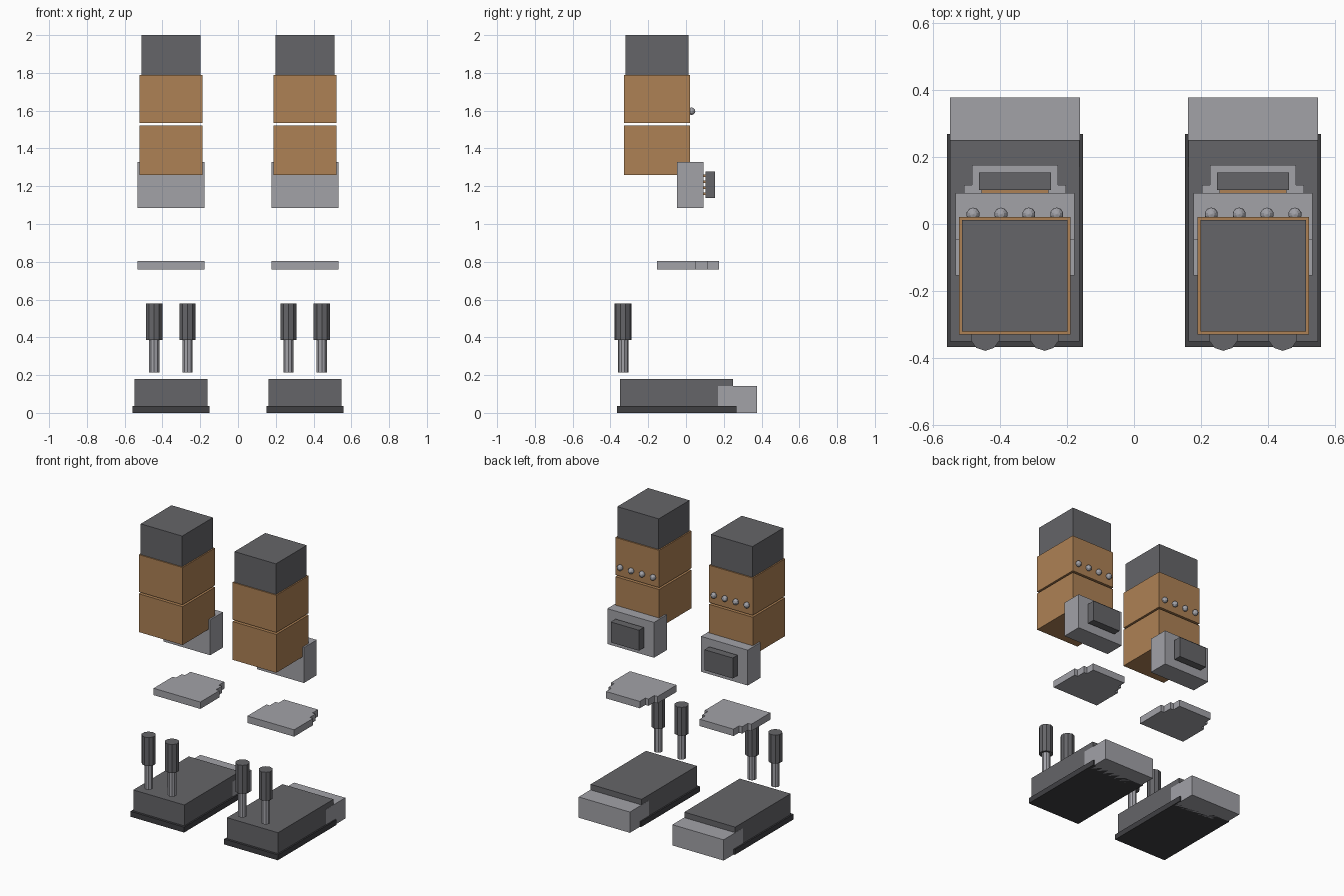
import bpy, bmesh
from math import pi

if "Cube" in bpy.data.objects:
    bpy.data.objects.remove(bpy.data.objects["Cube"])

CX = 0.355  # distance of each leg from the middle


def material(name, rgb):
    m = bpy.data.materials.new(name)
    m.diffuse_color = (*rgb, 1)
    m.use_nodes = True
    m.node_tree.nodes["Principled BSDF"].inputs["Base Color"].default_value = m.diffuse_color
    return m


BROWN = material("brown", (0.42, 0.22, 0.09))
DARK = material("dark_grey", (0.13, 0.13, 0.14))
BLACK = material("near_black", (0.05, 0.05, 0.055))
LIGHT = material("light_grey", (0.36, 0.36, 0.39))


def finish(bm, name, mat):
    bmesh.ops.recalc_face_normals(bm, faces=bm.faces)
    me = bpy.data.meshes.new(name)
    bm.to_mesh(me)
    bm.free()
    me.materials.append(mat)
    ob = bpy.data.objects.new(name, me)
    bpy.context.collection.objects.link(ob)
    return ob


def prism(name, outline, z0, z1, mat):
    bm = bmesh.new()
    face = bm.faces.new([bm.verts.new((x, y, z0)) for x, y in outline])
    top = bmesh.ops.extrude_face_region(bm, geom=[face])["geom"]
    verts = [g for g in top if isinstance(g, bmesh.types.BMVert)]
    bmesh.ops.translate(bm, verts=verts, vec=(0, 0, z1 - z0))
    return finish(bm, name, mat)


def box(name, cx, half, y, z, mat):
    pts = [(cx - half, y[0]), (cx + half, y[0]), (cx + half, y[1]), (cx - half, y[1])]
    return prism(name, pts, z[0], z[1], mat)


def rod(name, x, y, r, z, mat):
    bpy.ops.mesh.primitive_cylinder_add(vertices=10, radius=r, depth=z[1] - z[0],
                                        location=(x, y, (z[0] + z[1]) / 2))
    ob = bpy.context.object
    ob.name = name
    ob.data.materials.append(mat)


for side, cx in (("left", -CX), ("right", CX)):
    # foot
    box(f"{side}_sole", cx, 0.203, (-0.366, 0.268), (0, 0.037), BLACK)
    box(f"{side}_foot", cx, 0.193, (-0.35, 0.25), (0.037, 0.18), DARK)
    box(f"{side}_toe_cap", cx, 0.194, (0.17, 0.377), (0, 0.142), LIGHT)

    # heel pistons
    for i, dx in enumerate((-0.0885, 0.0885)):
        rod(f"{side}_piston_sleeve_{i}", cx + dx, -0.333, 0.045, (0.385, 0.58), DARK)
        rod(f"{side}_piston_rod_{i}", cx + dx, -0.333, 0.028, (0.215, 0.385), LIGHT)

    # stepped ankle plate
    half = [(0.177, -0.153), (0.177, 0.053), (0.152, 0.053),
            (0.152, 0.116), (0.128, 0.116), (0.128, 0.176)]
    outline = half + [(-x, y) for x, y in reversed(half)]
    prism(f"{side}_ankle_plate", [(cx + x, y) for x, y in outline], 0.758, 0.805, LIGHT)

    # shin guard with raised panel on thin strips
    box(f"{side}_guard", cx, 0.177, (-0.047, 0.092), (1.085, 1.327), LIGHT)
    box(f"{side}_guard_panel", cx, 0.107, (0.102, 0.154), (1.138, 1.278), DARK)
    for i in range(4):
        z = 1.16 + i * 0.032
        box(f"{side}_guard_strip_{i}", cx, 0.1, (0.09, 0.104), (z - 0.006, z + 0.006), BROWN)

    # leg blocks
    box(f"{side}_lower_leg", cx, 0.166, (-0.329, 0.021), (1.26, 1.522), BROWN)
    box(f"{side}_upper_leg", cx, 0.166, (-0.329, 0.021), (1.535, 1.79), BROWN)
    box(f"{side}_hip_block", cx, 0.157, (-0.321, 0.012), (1.78, 2.0), DARK)

    # row of studs
    for i in range(4):
        bpy.ops.mesh.primitive_uv_sphere_add(segments=10, ring_count=6, radius=0.02,
                                             location=(cx + (i - 1.5) * 0.083, 0.029, 1.597))
        ob = bpy.context.object
        ob.name = f"{side}_stud_{i}"
        ob.data.materials.append(LIGHT)
